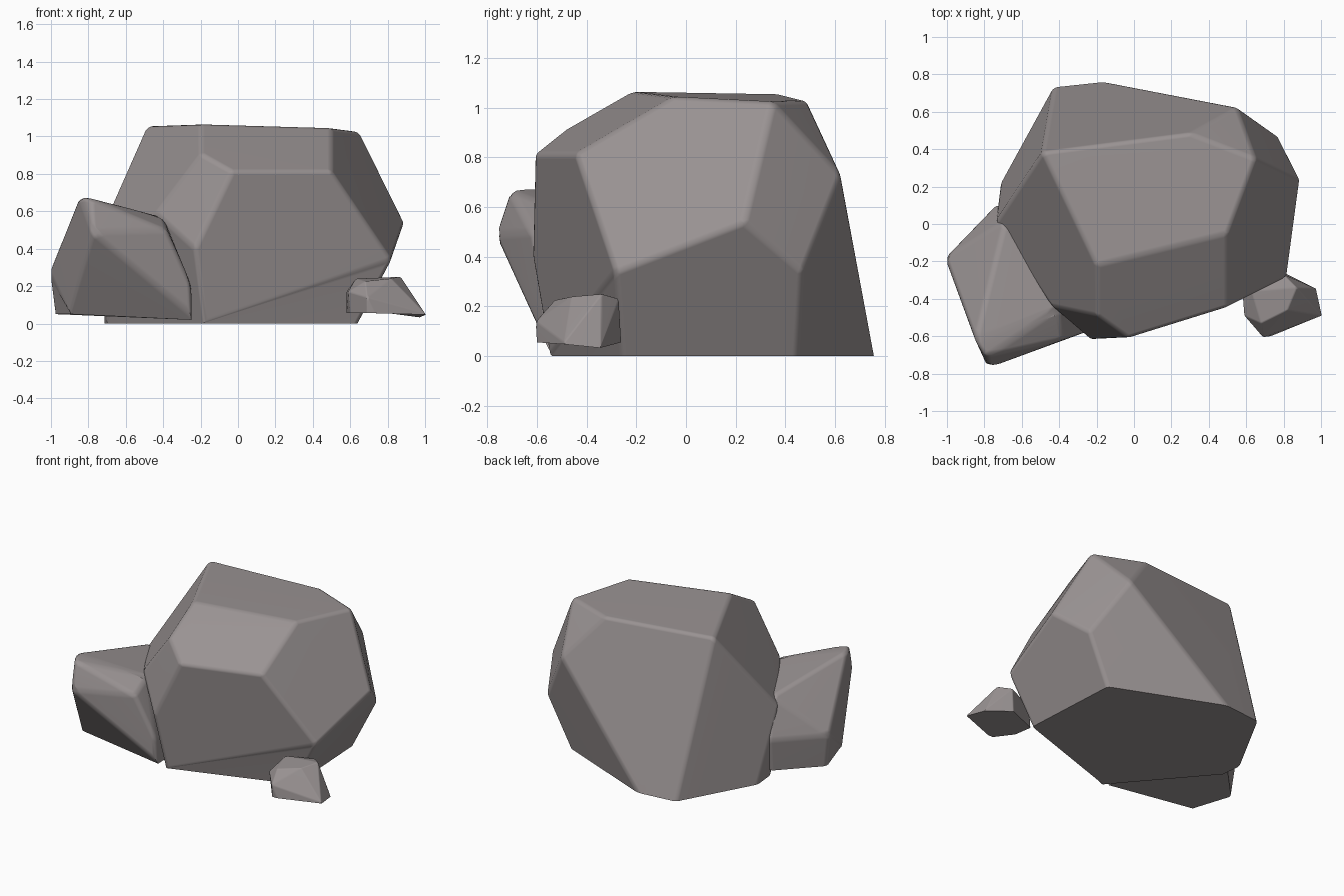
import bpy, bmesh

stone = bpy.data.materials.new("stone")
stone.diffuse_color = (0.32, 0.29, 0.29, 1)


def rock(name, corners, base, bevel):
    """Faceted boulder: hull of a few corners, softened edges, flat cut base."""
    bm = bmesh.new()
    for c in corners:
        bm.verts.new(c)
    res = bmesh.ops.convex_hull(bm, input=bm.verts[:])
    loose = [v for v in bm.verts if not v.link_faces]
    bmesh.ops.delete(bm, geom=loose, context='VERTS')
    # merge nearly coplanar triangles into broad facets
    bmesh.ops.dissolve_limit(bm, angle_limit=0.12, verts=bm.verts[:], edges=bm.edges[:])
    edges = [e for e in bm.edges if max(v.co.z for v in e.verts) > base + 0.01]
    bmesh.ops.bevel(bm, geom=edges, offset=bevel, offset_type='OFFSET', segments=3,
                    profile=0.5, affect='EDGES', clamp_overlap=True)
    bmesh.ops.recalc_face_normals(bm, faces=bm.faces[:])
    mesh = bpy.data.meshes.new(name)
    bm.to_mesh(mesh)
    bm.free()
    mesh.materials.append(stone)
    ob = bpy.data.objects.new(name, mesh)
    bpy.context.collection.objects.link(ob)
    bpy.ops.object.select_all(action='DESELECT')
    ob.select_set(True)
    bpy.context.view_layer.objects.active = ob
    bpy.ops.object.shade_smooth_by_angle(angle=0.6)
    mod = ob.modifiers.new("facet_normals", 'WEIGHTED_NORMAL')
    mod.keep_sharp = True
    return ob


# large central boulder: top, shoulder, waist, base
rock("main_boulder", [
    (-0.20, -0.22, 1.065), (0.50, -0.05, 1.045), (0.65, 0.35, 1.025),
    (0.30, 0.485, 1.03), (-0.49, 0.385, 1.055),
    (-0.20, -0.49, 0.91), (-0.03, -0.61, 0.815), (0.50, -0.445, 0.815),
    (0.55, 0.625, 0.73),
    (-0.23, -0.62, 0.40), (-0.44, -0.44, 0.59), (-0.74, 0.01, 0.49),
    (0.82, -0.285, 0.34), (0.89, 0.235, 0.54), (0.77, 0.47, 0.34),
    (-0.18, -0.55, 0), (0.64, -0.26, 0), (0.60, 0.45, 0),
    (-0.15, 0.76, 0), (-0.43, 0.73, 0), (-0.715, 0.21, 0), (-0.70, 0.04, 0),
], 0.0, 0.022)

# leaning boulder at the left front
rock("side_boulder", [
    (-0.79, -0.71, 0.67), (-0.85, -0.62, 0.68), (-0.78, -0.77, 0.49),
    (-0.69, 0.02, 0.55), (-0.40, -0.45, 0.57), (-0.38, -0.62, 0.50),
    (-0.25, -0.58, 0.21), (-0.25, -0.57, 0.05),
    (-1.01, -0.18, 0.28), (-0.98, -0.19, 0.05), (-0.90, -0.48, 0.05),
    (-0.73, 0.11, 0.28), (-0.72, 0.08, 0.05), (-0.25, -0.30, 0.05),
], 0.05, 0.025)

# small stone at the right front
rock("small_stone", [
    (0.63, -0.36, 0.24), (0.68, -0.53, 0.225), (0.82, -0.46, 0.24),
    (0.87, -0.34, 0.25), (0.80, -0.27, 0.23),
    (0.58, -0.36, 0.17), (0.59, -0.49, 0.17), (0.69, -0.605, 0.14),
    (0.58, -0.35, 0.055), (0.60, -0.48, 0.055), (0.69, -0.60, 0.055),
    (0.73, -0.60, 0.055), (1.00, -0.49, 0.055), (0.96, -0.34, 0.055),
    (0.80, -0.26, 0.055),
], 0.055, 0.006)
